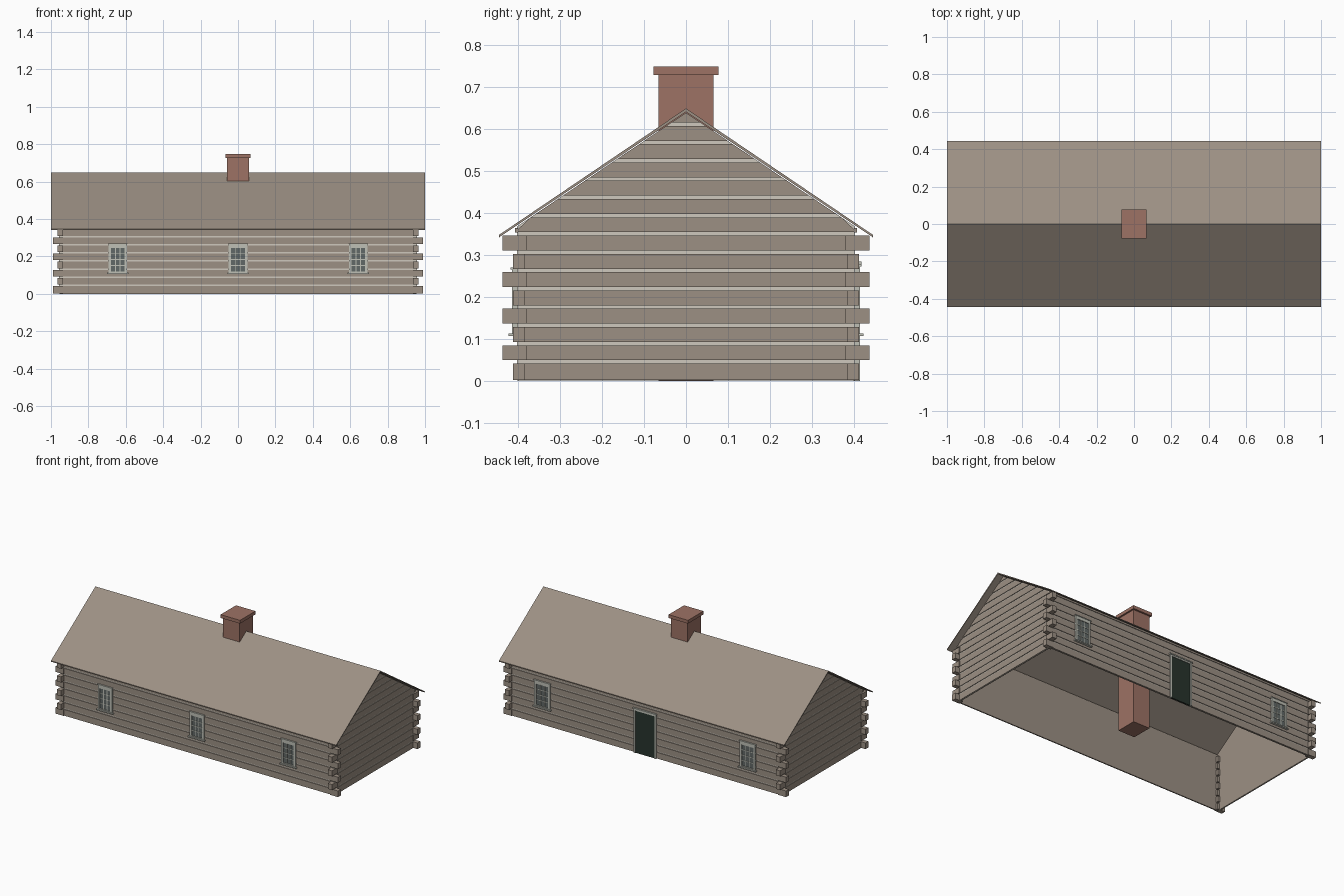
import bpy, bmesh, math

if "Cube" in bpy.data.objects:
    bpy.data.objects.remove(bpy.data.objects["Cube"])


def material(name, rgb):
    m = bpy.data.materials.new(name)
    m.diffuse_color = (*rgb, 1)
    m.use_nodes = True
    m.node_tree.nodes["Principled BSDF"].inputs["Base Color"].default_value = m.diffuse_color
    return m


LOG = material("weathered brown", (0.335, 0.28, 0.23))
CHINK = material("pale chinking", (0.62, 0.58, 0.51))
BRICK = material("red brick", (0.34, 0.17, 0.13))
TRIM = material("grey trim", (0.52, 0.53, 0.47))
GLASS = material("grey glass", (0.12, 0.14, 0.135))
DOOR = material("dark green", (0.021, 0.034, 0.026))


def finish(name, bm, mat):
    bmesh.ops.recalc_face_normals(bm, faces=bm.faces)
    me = bpy.data.meshes.new(name)
    bm.to_mesh(me)
    bm.free()
    me.materials.append(mat)
    ob = bpy.data.objects.new(name, me)
    bpy.context.collection.objects.link(ob)
    return ob


def add_box(bm, x0, x1, y0, y1, z0, z1):
    vs = [bm.verts.new((x, y, z)) for x in (x0, x1) for y in (y0, y1) for z in (z0, z1)]
    for f in ((0, 1, 3, 2), (4, 6, 7, 5), (0, 4, 5, 1), (2, 3, 7, 6), (0, 2, 6, 4), (1, 5, 7, 3)):
        bm.faces.new([vs[i] for i in f])


def add_prism(bm, pts, x0, x1):
    """Extrude a y-z profile along x."""
    a = [bm.verts.new((x0, y, z)) for y, z in pts]
    b = [bm.verts.new((x1, y, z)) for y, z in pts]
    bm.faces.new(a)
    bm.faces.new(b[::-1])
    for i in range(len(a)):
        j = (i + 1) % len(a)
        bm.faces.new((a[i], b[i], b[j], a[j]))


def boxes(name, mat, *dims):
    bm = bmesh.new()
    for d in dims:
        add_box(bm, *d)
    return finish(name, bm, mat)


STEP, WX, WY = 0.0435, 0.96, 0.407
SLOPE, RIDGE = 0.674, 0.638


def half(z):
    return min(WY, max(0.0, (RIDGE - z) / SLOPE))


def course(k):
    return (k * STEP + 0.0055 if k else 0.002), k * STEP + 0.041


# long walls: backing, chinking sheet and log faces
for side, label in ((-1, "front"), (1, "back")):
    def ys(a, b):
        return (min(side * a, side * b), max(side * a, side * b))
    boxes(label + "_wall_core", LOG, (-WX + .005, WX - .005, *ys(.397, .400), 0, .36))
    boxes(label + "_chinking", CHINK, (-WX + .004, WX - .004, *ys(.400, .4025), 0.002, .352))
    boxes(label + "_logs", LOG, *[(-WX, WX, *ys(.4, WY), *course(k)) for k in range(8)],
          (-WX, WX, *ys(.4, WY), 8 * STEP + .0045, .364))

# gable walls: same build, clipped to the roof slope
for side, label in ((-1, "left"), (1, "right")):
    def gable(a, b, w, name, mat):
        bm = bmesh.new()
        add_prism(bm, [(-w, 0.001), (w, 0.001), (w, RIDGE - w * SLOPE), (0, RIDGE),
                       (-w, RIDGE - w * SLOPE)], side * a, side * b)
        finish(label + name, bm, mat)
    gable(.950, .953, .402, "_gable_core", LOG)
    gable(.953, .956, .4025, "_gable_chinking", CHINK)
    bm = bmesh.new()
    for k in range(15):
        z0, z1 = course(k)
        if k == 14:
            z1 = RIDGE - .016
        a, b = half(z0), half(z1)
        if k == 14:
            add_prism(bm, [(-a, z0), (a, z0), (0, RIDGE)], side * .953, side * WX)
        else:
            add_prism(bm, [(-a, z0), (a, z0), (b, z1), (-b, z1)], side * .953, side * WX)
    finish(label + "_gable_logs", bm, LOG)

# crossing log ends at the four corners
bm = bmesh.new()
for sx in (-1, 1):
    for sy in (-1, 1):
        for k in range(8):
            x0, x1, y0, y1 = (.935, .99, .384, .412) if k % 2 == 0 else (.936, .965, .38, .437)
            xs, yy = sorted((sx * x0, sx * x1)), sorted((sy * y0, sy * y1))
            add_box(bm, *xs, *yy, *course(k))
finish("corner_log_ends", bm, LOG)

# roof shell
bm = bmesh.new()
E = 0.445
add_prism(bm, [(-E, .347), (0, .648), (E, .347), (E, .341), (0, .640), (-E, .341)], -1, 1)
finish("roof", bm, LOG)

# chimney runs down to the ground
boxes("chimney_stack", BRICK, (-.058, .058, -.066, .066, 0, .73))
boxes("chimney_cap", BRICK, (-.068, .068, -.077, .077, .727, .748))


# windows with 3 by 4 panes
def window(name, cx, side, w, z0, z1):
    def bx(xa, xb, ya, yb, za, zb):
        y = sorted((side * ya, side * yb))
        return (cx + xa, cx + xb, *y, za, zb)
    t = .013
    g0, g1, gw = z0 + .012, z1 - .024, w - t
    boxes(name + "_glass", GLASS, bx(-gw, gw, .402, .409, g0, g1))
    parts = [bx(-w, -gw, .4, .414, z0, z1), bx(gw, w, .4, .414, z0, z1),
             bx(-gw, gw, .4, .414, g1, z1), bx(-gw, gw, .4, .414, z0, g0),
             bx(-w - .003, w + .003, .4, .417, z1 - .005, z1)]
    for i in (1, 2):
        x = -gw + 2 * gw * i / 3
        parts.append(bx(x - .0022, x + .0022, .4, .4115, g0, g1))
    for i in (1, 2, 3):
        z = g0 + (g1 - g0) * i / 4
        parts.append(bx(-gw, gw, .4, .411, z - .0022, z + .0022))
    boxes(name + "_frame", TRIM, *parts)
    boxes(name + "_sill", TRIM, bx(-w - .007, w + .007, .4, .422, z0 - .001, z0 + .006))


for i, x in enumerate((-.643, 0, .643)):
    window("front_window_%d" % (i + 1), x, -1, .050, .107, .270)
for i, x in enumerate((-.72, .72)):
    window("back_window_%d" % (i + 1), x, 1, .055, .107, .277)

# back door with surround
boxes("door", DOOR, (-.068, .068, .402, .410, 0, .27))
boxes("door_frame", TRIM, (-.078, -.068, .4, .414, 0, .282), (.068, .078, .4, .414, 0, .282),
      (-.068, .068, .4, .414, .268, .282), (-.083, .083, .4, .418, .277, .284))
